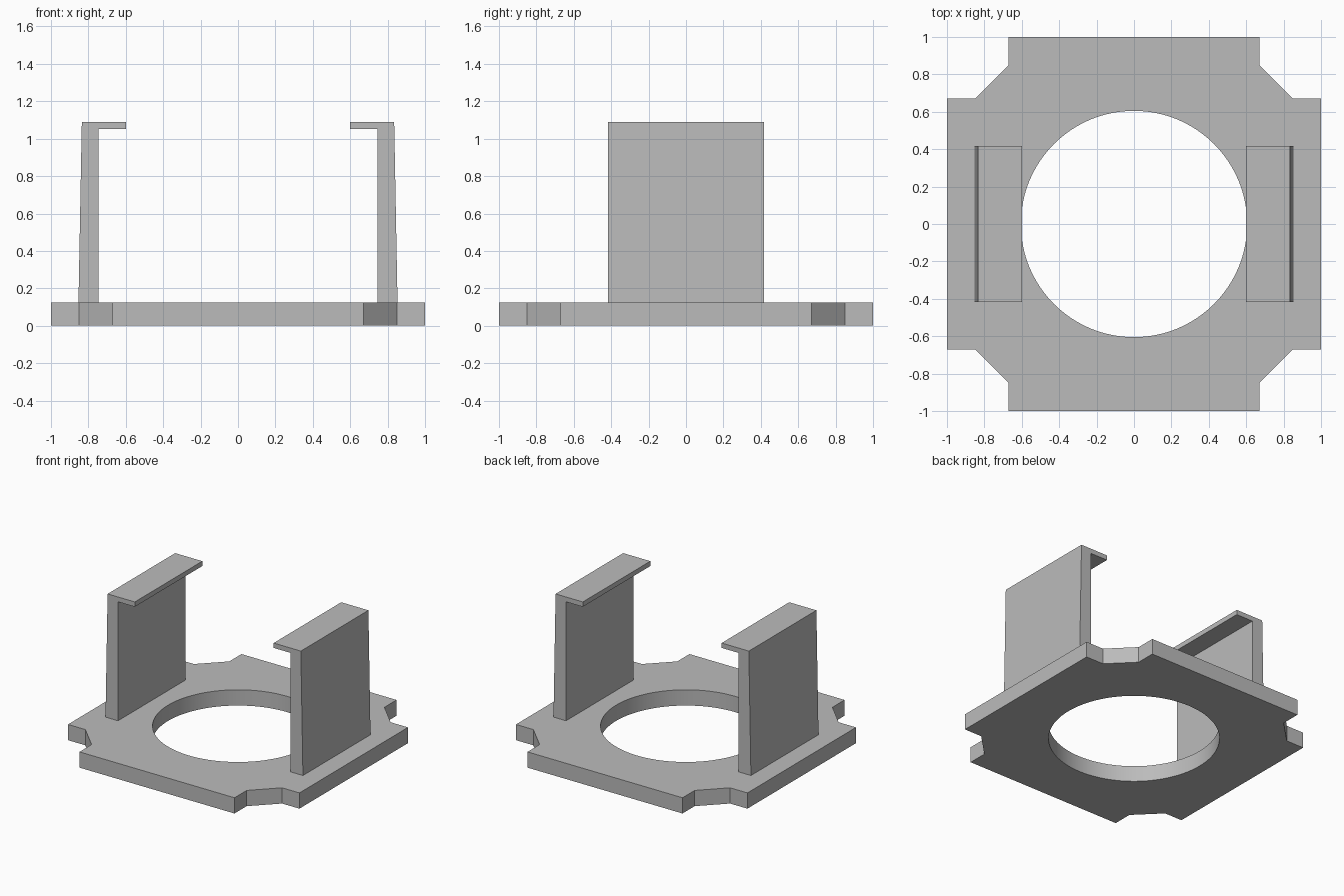
import bpy
import bmesh
from math import cos, sin, pi

PLATE_TOP = 0.123
HOLE_RADIUS = 0.605
HOLE_SIDES = 96

if "Cube" in bpy.data.objects:
    bpy.data.objects.remove(bpy.data.objects["Cube"], do_unlink=True)

grey = bpy.data.materials.new("plain grey")
grey.use_nodes = True
colour = (0.5, 0.5, 0.5, 1)
grey.diffuse_color = colour
grey.node_tree.nodes["Principled BSDF"].inputs["Base Color"].default_value = colour


def add_loop(bm, points):
    """Closed ring of edges."""
    verts = [bm.verts.new(p) for p in points]
    return [bm.edges.new((v, verts[i - 1])) for i, v in enumerate(verts)]


def extrude_and_link(bm, name, offset):
    """Thicken the flat faces by the offset and make an object."""
    result = bmesh.ops.extrude_face_region(bm, geom=bm.faces[:])
    moved = [g for g in result["geom"] if isinstance(g, bmesh.types.BMVert)]
    bmesh.ops.translate(bm, verts=moved, vec=offset)
    bmesh.ops.recalc_face_normals(bm, faces=bm.faces[:])
    mesh = bpy.data.meshes.new(name)
    bm.to_mesh(mesh)
    bm.free()
    mesh.materials.append(grey)
    obj = bpy.data.objects.new(name, mesh)
    bpy.context.collection.objects.link(obj)
    return obj


# Base plate: square with notched corners and a round hole
corner = [(1, 0.67), (0.85, 0.67), (0.67, 0.85), (0.67, 1)]
outline = []
for turn in range(4):
    for x, y in corner:
        for _ in range(turn):
            x, y = -y, x
        outline.append((x, y, 0))
hole = [(HOLE_RADIUS * cos(2 * pi * i / HOLE_SIDES),
         HOLE_RADIUS * sin(2 * pi * i / HOLE_SIDES), 0) for i in range(HOLE_SIDES)]

bm = bmesh.new()
edges = add_loop(bm, outline) + add_loop(bm, hole)
bmesh.ops.triangle_fill(bm, edges=edges, use_beauty=True, normal=(0, 0, 1))
plate = extrude_and_link(bm, "base_plate", (0, 0, PLATE_TOP))

# Smooth hole wall with sharp rims
bpy.ops.object.select_all(action="DESELECT")
plate.select_set(True)
bpy.context.view_layer.objects.active = plate
bpy.ops.object.shade_smooth_by_angle(angle=pi / 6)

# Clips: tapered upright walls with a thin lip reaching inward
clip_profile = [(0.745, PLATE_TOP), (0.853, PLATE_TOP), (0.835, 1.09),
                (0.6, 1.09), (0.6, 1.052), (0.745, 1.052)]
for side, name in ((1, "left_clip"), (-1, "right_clip")):
    bm = bmesh.new()
    bm.faces.new([bm.verts.new((side * x, -0.417, z)) for x, z in clip_profile])
    extrude_and_link(bm, name, (0, 0.834, 0))
